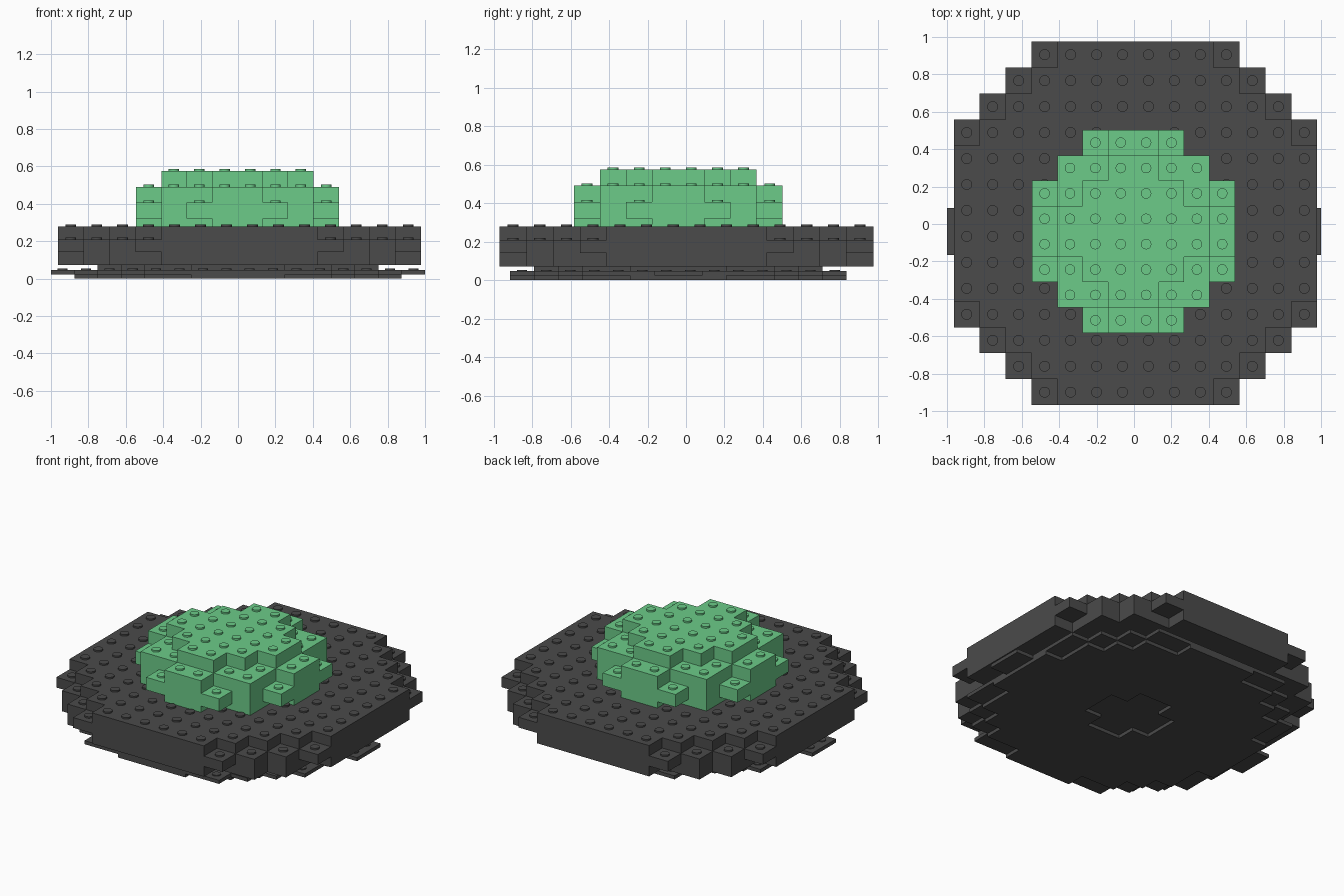
import bpy, bmesh, math
from mathutils import Matrix, Vector

if "Cube" in bpy.data.objects:
    bpy.data.objects.remove(bpy.data.objects["Cube"])


def material(name, rgb):
    m = bpy.data.materials.new(name)
    m.diffuse_color = (*rgb, 1)
    m.use_nodes = True
    m.node_tree.nodes["Principled BSDF"].inputs["Base Color"].default_value = m.diffuse_color
    return m


def cells(half):
    """Cells of a symmetric stepped disc; half = half widths of rows, rim to middle."""
    n, out = len(half), set()
    for k, w in enumerate(half):
        for j in (k, 2 * n - 1 - k):
            out |= {(i, j - n) for i in range(-w, w)}
    return out


def brick_shape(name, layers, levels, centre, pitch, mat, stud_r, stud_h, covered=lambda x, y: False,
                cap_studs=True):
    cx, cy = centre
    solid = {(i, j, k) for k, layer in enumerate(layers) for i, j in layer}
    bm = bmesh.new()

    # exposed cell walls only
    for i, j, k in solid:
        for axis in range(3):
            for s in (0, 1):
                nb = [i, j, k]
                nb[axis] += 2 * s - 1
                if tuple(nb) in solid:
                    continue
                u, v = (axis + 1) % 3, (axis + 2) % 3
                loop = [(0, 0), (1, 0), (1, 1), (0, 1)]
                verts = []
                for a, b in (loop if s else loop[::-1]):
                    p = [i, j, k]
                    p[axis] += s
                    p[u] += a
                    p[v] += b
                    verts.append(bm.verts.new((cx + p[0] * pitch, cy + p[1] * pitch, levels[p[2]])))
                bm.faces.new(verts)
    bmesh.ops.remove_doubles(bm, verts=bm.verts, dist=1e-4)
    bmesh.ops.dissolve_limit(bm, angle_limit=0.02, verts=bm.verts, edges=bm.edges)

    # studs on every uncovered top
    for i, j, k in sorted(solid):
        x, y = cx + (i + .5) * pitch, cy + (j + .5) * pitch
        top = k == len(layers) - 1
        if (i, j, k + 1) in solid or (top and (not cap_studs or covered(x, y))):
            continue
        z0, z1 = levels[k + 1] - .002, levels[k + 1] + stud_h
        bmesh.ops.create_cone(bm, cap_ends=True, segments=16, radius1=stud_r, radius2=stud_r,
                              depth=z1 - z0, matrix=Matrix.Translation(Vector((x, y, (z0 + z1) / 2))))
    me = bpy.data.meshes.new(name)
    bm.to_mesh(me)
    bm.free()
    me.materials.append(mat)
    ob = bpy.data.objects.new(name, me)
    bpy.context.collection.objects.link(ob)
    bpy.ops.object.select_all(action='DESELECT')
    ob.select_set(True)
    bpy.context.view_layer.objects.active = ob
    bpy.ops.object.shade_smooth_by_angle(angle=math.radians(30))
    return ob


dark = material("dark_grey", (0.07, 0.07, 0.07))
green = material("green", (0.15, 0.6, 0.25))

# green dome
dome_c, dome_p = (-0.003, -0.04), 0.1357
shoulder, waist, cap = cells([1, 3, 3, 4]), cells([2, 3, 4, 4]), cells([1, 2, 3])
brick_shape("green_dome", [shoulder, waist, shoulder, cap], [0.236, 0.321, 0.406, 0.491, 0.576],
            dome_c, dome_p, green, 0.028, 0.011)


def under_dome(x, y):
    return (math.floor((x - dome_c[0]) / dome_p), math.floor((y - dome_c[1]) / dome_p)) in shoulder


# wide disc: notched underside, full middle, stepped-in top
lower = cells([3, 5, 6, 6, 7, 7, 7])
middle = cells([4, 5, 6, 7, 7, 7, 7])
upper = cells([3, 4, 5, 6, 7, 7, 7])
brick_shape("wide_disc", [lower, middle, upper], [0.072, 0.141, 0.21, 0.279],
            (0.008, 0.003), 0.1388, dark, 0.029, 0.01, under_dome)

# thin base with a shallow recess underneath
foot = cells([2, 4, 5, 6, 6, 7, 7]) - cells([1, 2])
rim = cells([4, 5, 6, 7, 7, 7, 8])
neck = cells([2, 4, 5, 5, 6, 6])
brick_shape("thin_base", [foot, rim, neck], [0, 0.023, 0.047, 0.074],
            (0, -0.04), 0.125, dark, 0.027, 0.006, cap_studs=False)
